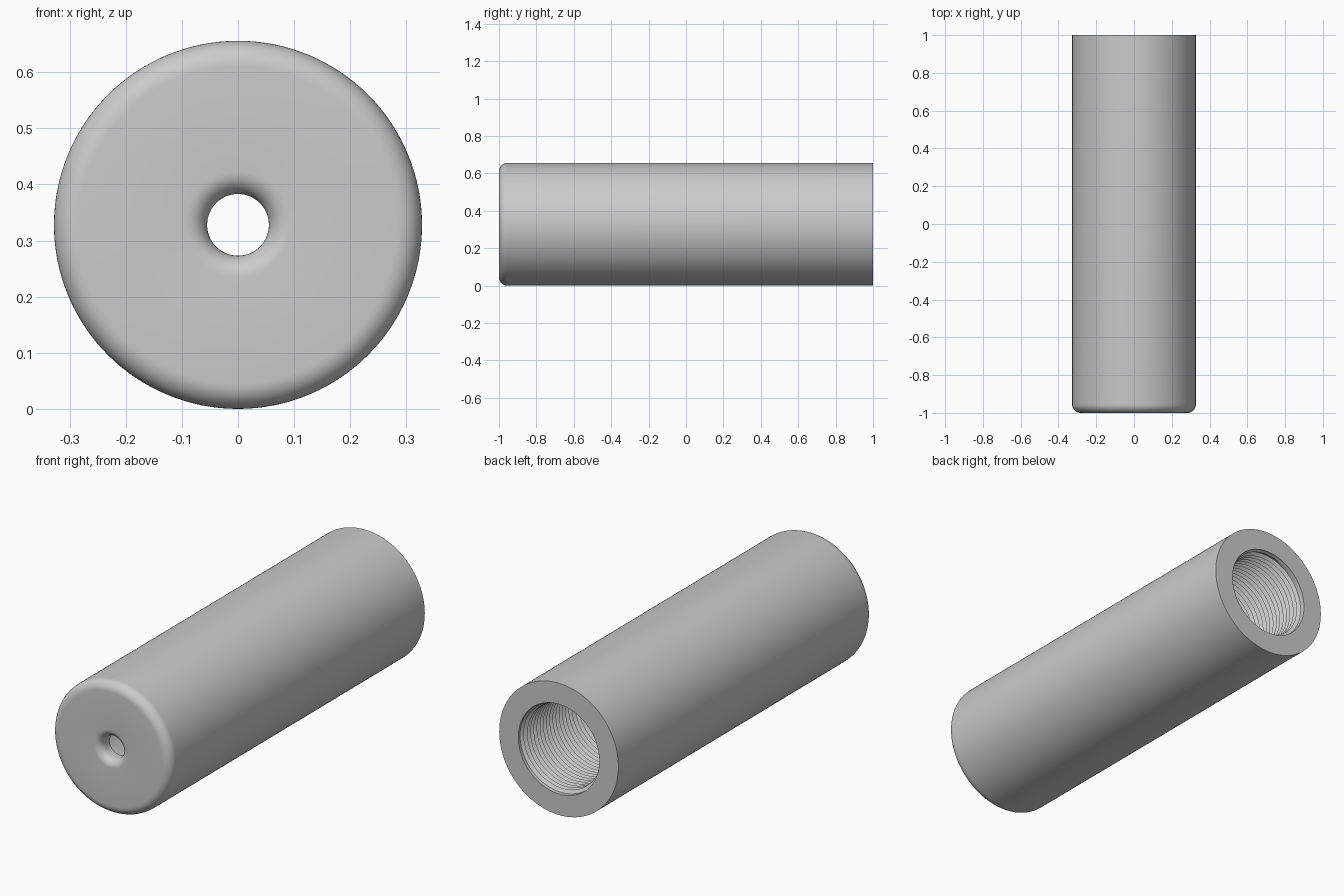
import bpy
import bmesh
from math import sin, cos, pi

cube = bpy.data.objects.get("Cube")
if cube:
    bpy.data.objects.remove(cube, do_unlink=True)

SEGMENTS = 128
RADIUS = 0.328       # outer radius, also the height of the axis
BORE = 0.223         # wide bore open at the back
HOLE = 0.055         # small hole through the front wall
WALL_BACK = -0.93    # inner side of the front wall
EDGE_ROUND = 0.045
HOLE_ROUND = 0.04
PITCH = 0.025

grey = bpy.data.materials.new("satin_grey")
grey.use_nodes = True
colour = (0.6, 0.6, 0.6, 1)
grey.diffuse_color = colour
grey.node_tree.nodes["Principled BSDF"].inputs["Base Color"].default_value = colour


def around(r, y, angle):
    """Point at radius r around the long axis."""
    return (r * cos(angle), y, RADIUS + r * sin(angle))


def finish(bm, name):
    bmesh.ops.recalc_face_normals(bm, faces=bm.faces[:])
    mesh = bpy.data.meshes.new(name)
    bm.to_mesh(mesh)
    bm.free()
    mesh.materials.append(grey)
    obj = bpy.data.objects.new(name, mesh)
    bpy.context.collection.objects.link(obj)
    bpy.ops.object.select_all(action='DESELECT')
    obj.select_set(True)
    bpy.context.view_layer.objects.active = obj
    bpy.ops.object.shade_smooth_by_angle()
    return obj


def arc(r, y, size, start, end, steps=10):
    """Quarter round in the profile plane."""
    angles = [start + (end - start) * i / steps for i in range(steps + 1)]
    return [(r + size * cos(a), y + size * sin(a)) for a in angles]


def bridge(bm, a, b):
    n = len(a)
    for i in range(n):
        j = (i + 1) % n
        bm.faces.new((a[i], a[j], b[j], b[i]))


# Tube: closed profile turned around the long axis
profile = [(BORE, 1), (RADIUS, 1)]
profile += arc(RADIUS - EDGE_ROUND, -1 + EDGE_ROUND, EDGE_ROUND, 0, -pi / 2)
profile += arc(HOLE + HOLE_ROUND, -1 + HOLE_ROUND, HOLE_ROUND, -pi / 2, -pi)
profile += [(HOLE, WALL_BACK), (BORE, WALL_BACK)]

bm = bmesh.new()
rings = []
for k in range(SEGMENTS):
    angle = 2 * pi * k / SEGMENTS
    rings.append([bm.verts.new(around(r, y, angle)) for r, y in profile])
for k in range(SEGMENTS):
    bridge(bm, rings[k], rings[(k + 1) % SEGMENTS])
finish(bm, "tube_body")

# Internal screw thread: triangular ridge swept along a helix, fading at both ends
bm = bmesh.new()
first, last = -0.4, 0.985
steps = int((last - first) / PITCH * SEGMENTS)
sections = []
for k in range(steps + 1):
    angle = 2 * pi * k / SEGMENTS
    y = first + PITCH * k / SEGMENTS
    fade = min(1, k / SEGMENTS * 2, (steps - k) / SEGMENTS * 2)
    crest = BORE - 0.016 * fade
    half = PITCH / 2
    section = [(BORE + 0.001, y - half), (crest, y), (BORE + 0.001, y + half)]
    sections.append([bm.verts.new(around(r, d, angle)) for r, d in section])
for a, b in zip(sections, sections[1:]):
    bridge(bm, a, b)
bm.faces.new(sections[0])
bm.faces.new(sections[-1])
finish(bm, "bore_thread")
